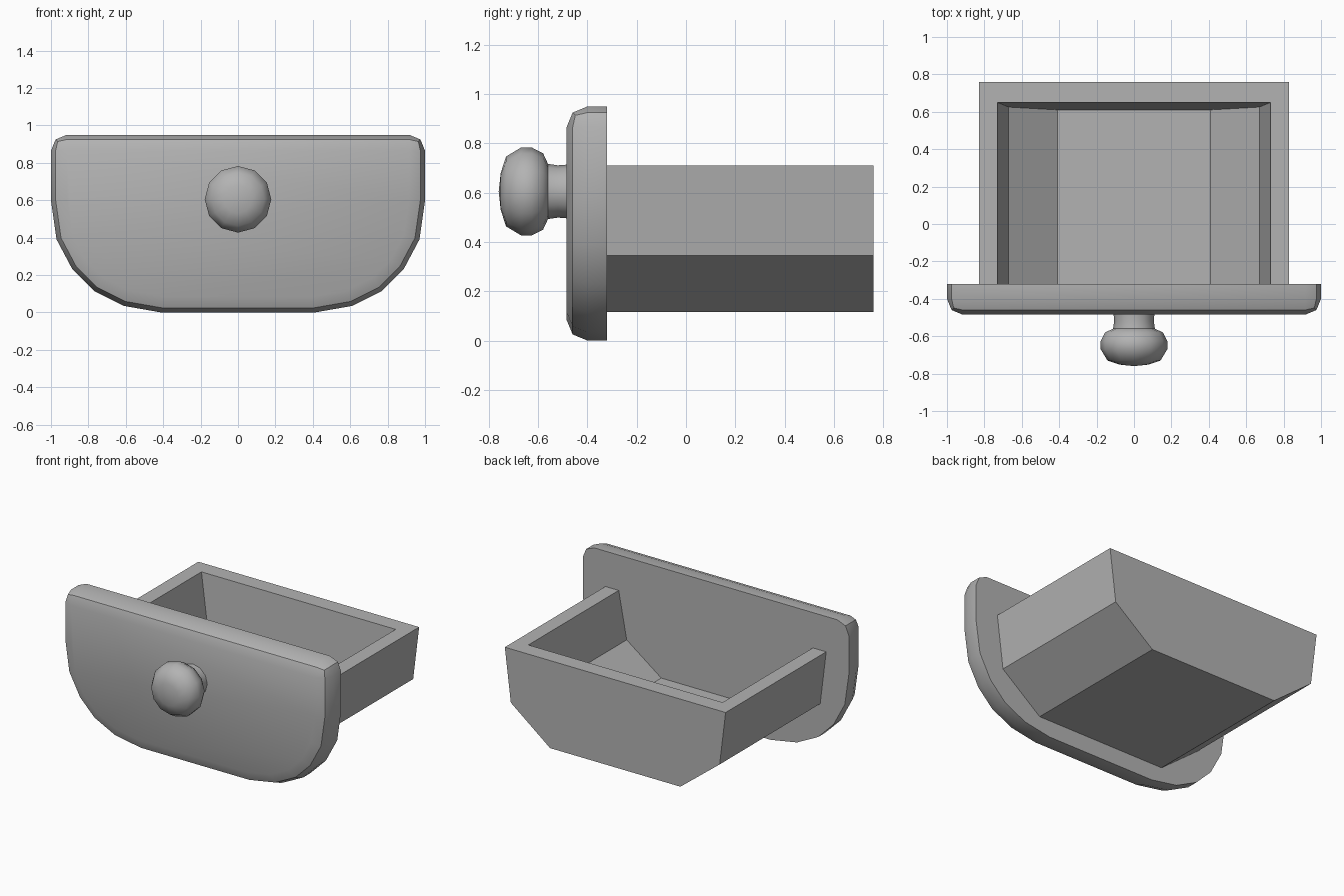
import bpy
import bmesh
import math

default_cube = bpy.data.objects.get("Cube")
if default_cube:
    bpy.data.objects.remove(default_cube, do_unlink=True)

# Single grey material
grey = bpy.data.materials.new("plain grey")
grey.use_nodes = True
colour = (0.45, 0.45, 0.45, 1)
grey.diffuse_color = colour
grey.node_tree.nodes["Principled BSDF"].inputs["Base Color"].default_value = colour


def finish(bm, name, smooth=True):
    bmesh.ops.recalc_face_normals(bm, faces=bm.faces)
    mesh = bpy.data.meshes.new(name)
    bm.to_mesh(mesh)
    bm.free()
    mesh.materials.append(grey)
    obj = bpy.data.objects.new(name, mesh)
    bpy.context.collection.objects.link(obj)
    if smooth:
        bpy.ops.object.select_all(action='DESELECT')
        obj.select_set(True)
        bpy.context.view_layer.objects.active = obj
        bpy.ops.object.shade_smooth_by_angle(angle=math.radians(42))
    return obj


def mirrored(half):
    """Complete an open left-hand chain of (x, z) points with its mirror."""
    return half + [(-x, z) for x, z in reversed(half)]


FRONT, BACK, PANEL_BACK = -0.485, 0.76, -0.32

# Front panel: rounded-bottom slab with a bevelled front rim and top corners
outline = mirrored([(1, 0.95), (1, 0.6), (0.97, 0.39), (0.885, 0.23),
                    (0.77, 0.115), (0.61, 0.035), (0.41, 0)])
bm = bmesh.new()
front = bm.faces.new([bm.verts.new((x, FRONT, z)) for x, z in outline])
back = bmesh.ops.extrude_face_region(bm, geom=[front], use_keep_orig=True)
moved = [g for g in back["geom"] if isinstance(g, bmesh.types.BMVert)]
bmesh.ops.translate(bm, verts=moved, vec=(0, PANEL_BACK - FRONT, 0))
bmesh.ops.recalc_face_normals(bm, faces=bm.faces)


def is_rim(edge):
    a, b = (v.co for v in edge.verts)
    on_front = max(a.y, b.y) < FRONT + 0.01
    top_corner = min(a.z, b.z) > 0.9 and abs(a.x - b.x) < 0.01
    return on_front or top_corner


bmesh.ops.bevel(bm, geom=[e for e in bm.edges if is_rim(e)], offset=0.085,
                offset_type='OFFSET', segments=2, profile=0.5, affect='EDGES')
finish(bm, "front_panel")

# Drawer box: chamfered trough, closed at the back by a sloping inner wall
outer = mirrored([(0.83, 0.71), (0.785, 0.345), (0.49, 0.115)])
inner = mirrored([(0.73, 0.71), (0.67, 0.39), (0.41, 0.2)])
bm = bmesh.new()


def chain(points, y_at):
    return [bm.verts.new((x, y_at(z), z)) for x, z in points]


outer_front = chain(outer, lambda z: PANEL_BACK)
outer_back = chain(outer, lambda z: BACK)
inner_front = chain(inner, lambda z: PANEL_BACK)
inner_back = chain(inner, lambda z: 0.65 - (0.71 - z) * 0.078)


def bridge(a, b):
    for i in range(len(a) - 1):
        bm.faces.new((a[i], a[i + 1], b[i + 1], b[i]))


bridge(outer_front, outer_back)
bridge(inner_front, inner_back)
bridge(outer_front, inner_front)
bm.faces.new(outer_back)
bm.faces.new(inner_back)
for end in (0, -1):
    bm.faces.new((outer_front[end], outer_back[end],
                  inner_back[end], inner_front[end]))
bm.faces.new((outer_back[0], outer_back[-1], inner_back[-1], inner_back[0]))
finish(bm, "drawer_box", smooth=False)

# Knob: lathed stem and flattened round head
profile = [(0.11, -0.47), (0.106, -0.52), (0.112, -0.56), (0.155, -0.58),
           (0.178, -0.625), (0.178, -0.67), (0.142, -0.73), (0.075, -0.752),
           (0, -0.76)]
KNOB_Z = 0.605
bm = bmesh.new()
verts = [bm.verts.new((0, y, KNOB_Z + r)) for r, y in profile]
edges = [bm.edges.new(pair) for pair in zip(verts, verts[1:])]
bmesh.ops.spin(bm, geom=verts + edges, cent=(0, 0, KNOB_Z), axis=(0, 1, 0),
               angle=math.tau, steps=12, use_merge=True)
bmesh.ops.remove_doubles(bm, verts=bm.verts, dist=0.001)
finish(bm, "knob")
